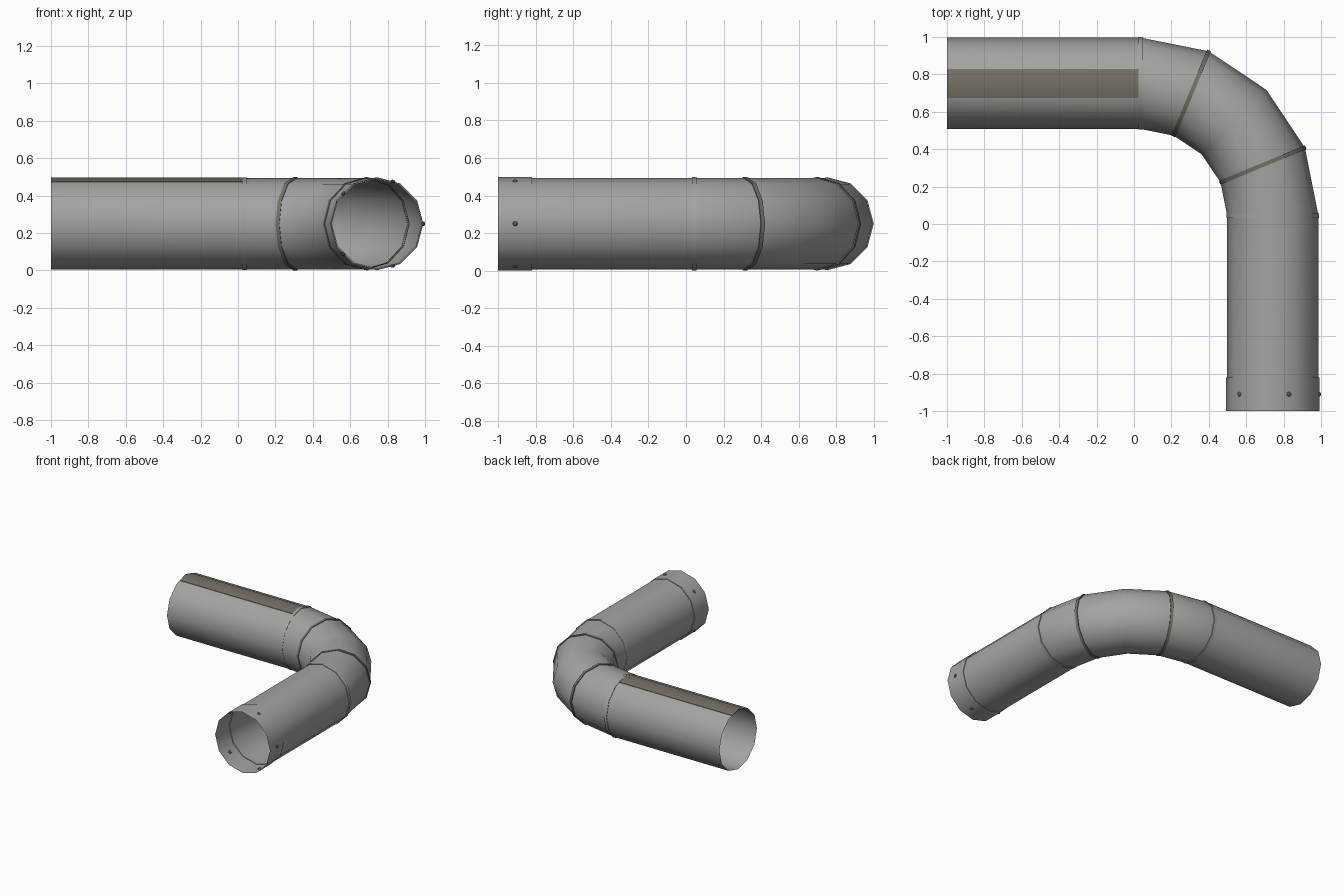
import bpy, bmesh, math
from mathutils import Vector, Matrix

if "Cube" in bpy.data.objects:
    bpy.data.objects.remove(bpy.data.objects["Cube"])

SIDES = 12
R = 0.244                      # pipe radius
BEND = 0.707                   # bend radius of the centre line
CX, CY, CZ = 0.035, 0.045, 0.25


def material(name, rgb):
    m = bpy.data.materials.new(name)
    m.diffuse_color = (*rgb, 1)
    m.use_nodes = True
    m.node_tree.nodes["Principled BSDF"].inputs["Base Color"].default_value = m.diffuse_color
    return m


STEEL = material("steel_grey", (0.37, 0.37, 0.365))
SEAM = material("seam_brown", (0.18, 0.165, 0.135))
BOLT = material("rivet_dark_grey", (0.11, 0.11, 0.11))


def finish(bm, name, mat):
    me = bpy.data.meshes.new(name)
    bm.to_mesh(me)
    bm.free()
    me.materials.append(mat)
    ob = bpy.data.objects.new(name, me)
    bpy.context.collection.objects.link(ob)
    bpy.ops.object.select_all(action='DESELECT')
    ob.select_set(True)
    bpy.context.view_layer.objects.active = ob
    bpy.ops.object.shade_smooth_by_angle(angle=math.radians(35))
    return ob


def bend_point(deg):
    a = math.radians(deg)
    return Vector((CX + BEND * math.sin(a), CY + BEND * math.cos(a), CZ))


def loft(name, rings, mat):
    """Skin rings given as (centre, heading in degrees, radius)."""
    bm = bmesh.new()
    loops = []
    for c, deg, r in rings:
        t = math.radians(deg)
        u = Vector((math.sin(t), math.cos(t), 0))
        loops.append([bm.verts.new(c + u * r * math.cos(a) + Vector((0, 0, r * math.sin(a))))
                      for a in (2 * math.pi * k / SIDES for k in range(SIDES))])
    for p, q in zip(loops, loops[1:]):
        for k in range(SIDES):
            n = (k + 1) % SIDES
            bm.faces.new((p[k], p[n], q[n], q[k]))
    return finish(bm, name, mat)


def band(name, deg, r, half, mat):
    t = math.radians(deg)
    d = Vector((math.cos(t), -math.sin(t), 0)) * half
    c = bend_point(deg)
    loft(name, [(c - d, deg, R - 0.004), (c - d, deg, r),
                (c + d, deg, r), (c + d, deg, R - 0.004)], mat)


# Pipe: straight run, four-segment elbow, straight run
ax, ay = CX + BEND, CY + BEND
path = [(Vector((-1, ay, CZ)), 0, R)]
path += [(bend_point(d), d, R) for d in (0, 22.5, 45, 67.5, 90)]
path += [(Vector((ax, -0.82, CZ)), 90, R)]
loft("pipe", path, STEEL)

# Joint bands around the elbow
for i, d in enumerate((0, 90)):
    band(f"end_band_{i}", d, R + 0.004, 0.012, STEEL)
for i, d in enumerate((22.5, 67.5)):
    band(f"seam_band_{i}", d, R + 0.005, 0.011, SEAM)

# Slightly wider collar at the front opening
loft("collar", [(Vector((ax, -0.82, CZ)), 90, R),
                (Vector((ax, -0.82, CZ)), 90, R + 0.005),
                (Vector((ax, -1, CZ)), 90, R + 0.005)], STEEL)

# Rivets around the collar
for i, deg in enumerate((0, 69, 138, -138, -69)):
    a = math.radians(deg)
    flat = (R + 0.005) * math.cos(math.radians(15)) / math.cos(
        math.radians((deg % 30) - 15))
    bm = bmesh.new()
    bmesh.ops.create_uvsphere(bm, u_segments=8, v_segments=6, radius=0.013)
    bmesh.ops.scale(bm, vec=(0.7, 1, 1), verts=bm.verts)
    bmesh.ops.transform(bm, verts=bm.verts, matrix=Matrix.Translation(
        (ax + flat * math.cos(a), -0.91, CZ + flat * math.sin(a)))
        @ Matrix.Rotation(-a, 4, 'Y'))
    finish(bm, f"rivet_{i}", BOLT)

# Bent cover strip along the ridge of the side run
bm = bmesh.new()
slope = math.tan(math.radians(15))
ends = []
for x in (-1, 0.04):
    top = [(dy, R + 0.003 - abs(dy) * slope) for dy in (-0.078, 0, 0.078)]
    low = [(dy, z - 0.005) for dy, z in reversed(top)]
    ends.append([bm.verts.new((x, ay + dy, CZ + z)) for dy, z in top + low])
for k in range(6):
    n = (k + 1) % 6
    bm.faces.new((ends[0][k], ends[0][n], ends[1][n], ends[1][k]))
for e in ends:
    bm.faces.new((e[0], e[1], e[4], e[5]))
    bm.faces.new((e[1], e[2], e[3], e[4]))
bmesh.ops.recalc_face_normals(bm, faces=bm.faces)
finish(bm, "cover_strip", SEAM)
